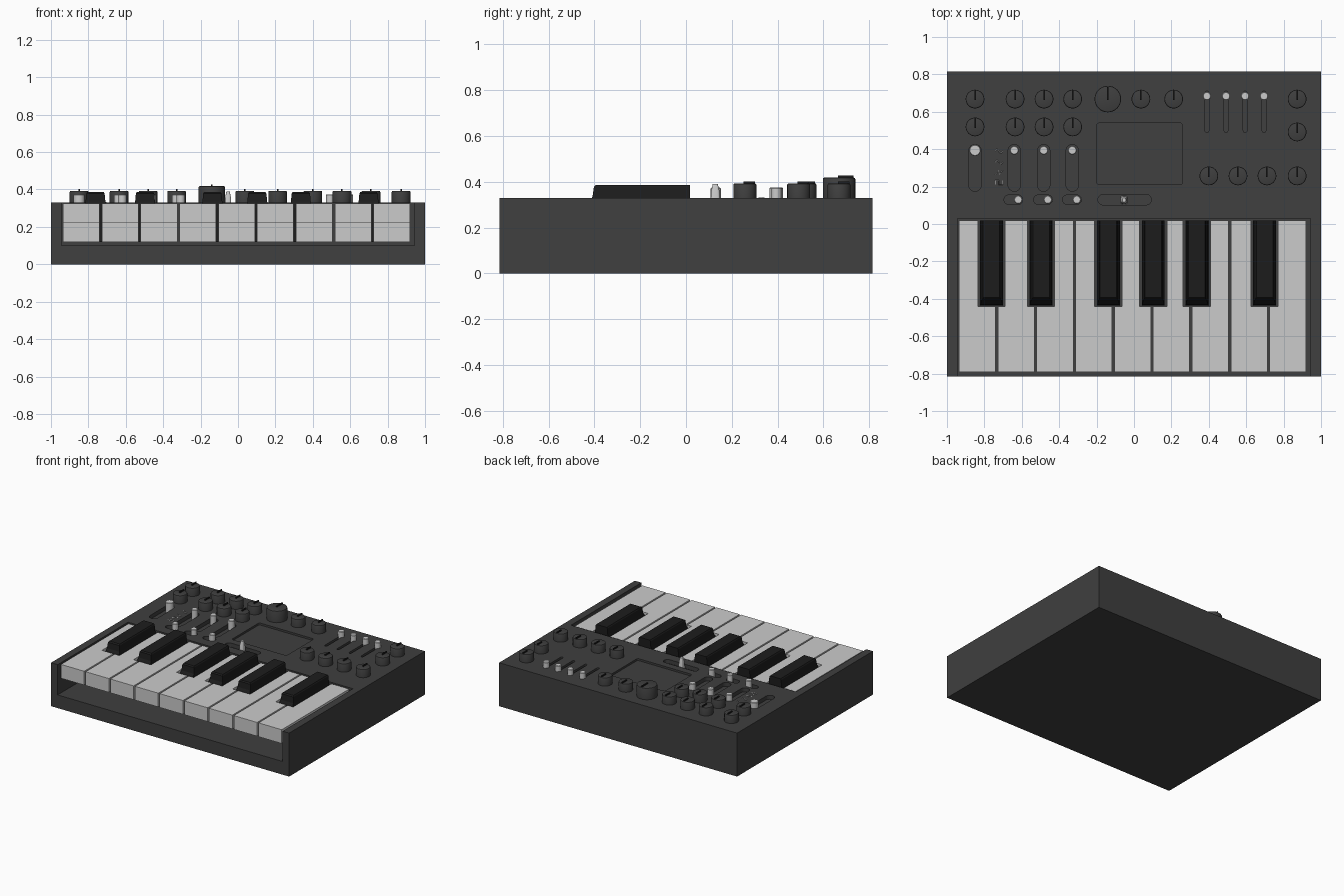
import bpy, bmesh, math

if "Cube" in bpy.data.objects:
    bpy.data.objects.remove(bpy.data.objects["Cube"])

TOP = 0.33


def material(name, v):
    m = bpy.data.materials.new(name)
    m.diffuse_color = (v, v, v, 1)
    m.use_nodes = True
    m.node_tree.nodes["Principled BSDF"].inputs["Base Color"].default_value = m.diffuse_color
    return m


DARK, BLACK, LIGHT = material("dark", 0.05), material("black", 0.012), material("light", 0.8)


def finish(bm, name, mat, smooth=False):
    bmesh.ops.recalc_face_normals(bm, faces=bm.faces)
    me = bpy.data.meshes.new(name)
    bm.to_mesh(me)
    bm.free()
    me.materials.append(mat)
    ob = bpy.data.objects.new(name, me)
    bpy.context.collection.objects.link(ob)
    if smooth:
        bpy.ops.object.select_all(action='DESELECT')
        ob.select_set(True)
        bpy.context.view_layer.objects.active = ob
        bpy.ops.object.shade_smooth_by_angle(angle=math.radians(35))
    return ob


def loft(bm, rings):
    """Closed solid through rings of equal point count."""
    vs = [[bm.verts.new(p) for p in r] for r in rings]
    n = len(vs[0])
    for a, b in zip(vs, vs[1:]):
        for i in range(n):
            j = (i + 1) % n
            bm.faces.new((a[i], a[j], b[j], b[i]))
    bm.faces.new(vs[0][::-1])
    bm.faces.new(vs[-1])


def prism(bm, pts, z0, z1):
    loft(bm, [[(x, y, z) for x, y in pts] for z in (z0, z1)])


def rect(x0, x1, y0, y1):
    return [(x0, y0), (x1, y0), (x1, y1), (x0, y1)]


def rounded(cx, cy, w, h, r, seg=8):
    pts = []
    for k, (sx, sy) in enumerate(((1, 1), (-1, 1), (-1, -1), (1, -1))):
        for i in range(seg + 1):
            a = math.pi / 2 * (k + i / seg)
            p = (cx + sx * (w / 2 - r) + r * math.cos(a), cy + sy * (h / 2 - r) + r * math.sin(a))
            if not pts or math.dist(p, pts[-1]) > 1e-5:
                pts.append(p)
    if math.dist(pts[0], pts[-1]) < 1e-5:
        pts.pop()
    return pts


def lathe(bm, x, y, z, profile, n=32):
    loft(bm, [[(x + r * math.cos(math.tau * i / n), y + r * math.sin(math.tau * i / n), z + h)
               for i in range(n)] for r, h in profile])


# Case with key bay, screen recess and control slots
bm = bmesh.new()
prism(bm, rect(-1, 1, -0.815, 0.815), 0, TOP)
case = finish(bm, "case", DARK)

FADERS = (0.39, 0.492, 0.594, 0.695)
SLIDERS = (-0.85, -0.64, -0.483, -0.33)
SWITCHES = (-0.645, -0.487, -0.332)
cut = bmesh.new()
prism(cut, rect(-0.945, 0.945, -0.9, 0.03), 0.10, 0.5)
prism(cut, rounded(0.03, 0.375, 0.46, 0.33, 0.015), TOP - 0.015, 0.5)
prism(cut, rounded(-0.05, 0.13, 0.285, 0.055, 0.027), TOP - 0.03, 0.5)
for x in FADERS:
    prism(cut, rounded(x, 0.6, 0.02, 0.22, 0.0099), TOP - 0.03, 0.5)
for x in SLIDERS:
    prism(cut, rounded(x, 0.3, 0.066, 0.25, 0.0329), TOP - 0.03, 0.5)
for x in SWITCHES:
    prism(cut, rounded(x, 0.13, 0.1, 0.05, 0.0249), TOP - 0.03, 0.5)
cutter = finish(cut, "cutter", DARK)
cutter.hide_render = True
mod = case.modifiers.new("cut", 'BOOLEAN')
mod.operation, mod.solver, mod.object = 'DIFFERENCE', 'EXACT', cutter
bpy.context.view_layer.objects.active = case
bpy.ops.object.modifier_apply(modifier=mod.name)
bpy.data.objects.remove(cutter)

# White keys, notched around the black keys, with overhanging front lip
BLACKS = (-0.762, -0.497, -0.137, 0.103, 0.336, 0.698)
PITCH, HALF_CUT, NOTCH = 0.2075, 0.073, -0.44
for i in range(9):
    l = -0.941 + i * PITCH + 0.006
    r = l + PITCH - 0.012
    bl = max([l] + [b + HALF_CUT for b in BLACKS if b - HALF_CUT < l < b + HALF_CUT])
    br = min([r] + [b - HALF_CUT for b in BLACKS if b - HALF_CUT < r < b + HALF_CUT])
    bm = bmesh.new()
    for front, z0, z1 in ((-0.79, 0.22, 0.325), (-0.6, 0.12, 0.22)):
        pts = [(l, front), (r, front), (r, NOTCH), (br, NOTCH), (br, 0.02),
               (bl, 0.02), (bl, NOTCH), (l, NOTCH)]
        prism(bm, list(dict.fromkeys(pts)), z0, z1)
    finish(bm, f"white_key_{i + 1}", LIGHT)

# Black keys
for i, x in enumerate(BLACKS):
    bm = bmesh.new()
    loft(bm, [[(px, py, z) for px, py in rect(x - w, x + w, y, 0.018)]
              for z, w, y in ((0.12, 0.061, -0.435), (0.3, 0.059, -0.43),
                              (0.335, 0.053, -0.408), (0.378, 0.049, -0.402), (0.386, 0.044, -0.393))])
    finish(bm, f"black_key_{i + 1}", BLACK)

# Knobs with pointer ridges
knobs = [(x, y, 0.05, 0.065) for x in (-0.85, -0.636, -0.481, -0.328) for y in (0.668, 0.519)]
knobs += [(x, 0.668, 0.05, 0.065) for x in (0.037, 0.212, 0.872)]
knobs += [(x, 0.257, 0.05, 0.065) for x in (0.4, 0.556, 0.711, 0.872)]
knobs += [(0.872, 0.492, 0.05, 0.065), (-0.14, 0.668, 0.071, 0.09)]
for i, (x, y, r, h) in enumerate(knobs):
    bm = bmesh.new()
    lathe(bm, x, y, TOP - 0.002, ((r, 0), (r, h - 0.006), (r - 0.002, h - 0.002), (r - 0.007, h)))
    finish(bm, f"knob_{i + 1}", DARK, True)
    bm = bmesh.new()
    prism(bm, rect(x - 0.004, x + 0.004, y - 0.005, y + r * 0.9), TOP + h - 0.01, TOP + h + 0.007)
    finish(bm, f"knob_pointer_{i + 1}", BLACK)

# Slider, fader and switch caps
caps = [(x, 0.684, 0.022) for x in FADERS]
caps += [(x, 0.394, 0.03 if x < -0.8 else 0.023) for x in SLIDERS]
caps += [(x + 0.026, 0.13, 0.022) for x in SWITCHES]
for i, (x, y, r) in enumerate(caps):
    bm = bmesh.new()
    lathe(bm, x, y, TOP - 0.03, ((r, 0), (r, 0.07), (r - 0.003, 0.074)), 24)
    finish(bm, f"slider_cap_{i + 1}", LIGHT, True)

# Tapered joystick lever
bm = bmesh.new()
loft(bm, [[(x, y, z) for x, y in rounded(-0.053, 0.128, w, d, w * 0.3, 3)]
          for z, w, d in ((TOP - 0.03, 0.036, 0.044), (TOP + 0.03, 0.03, 0.036), (TOP + 0.06, 0.018, 0.022))])
finish(bm, "joystick_lever", LIGHT, True)

# Waveform icons beside the sliders
waves = [
    [(-1 + k / 6, 0.5 * math.sin(math.pi * k / 6)) for k in range(13)],
    [(-1, 0), (-0.5, 0.5), (0.5, -0.5), (1, 0)],
    [(-1, -0.5), (0, 0.5), (0, -0.5), (1, 0.5)],
    [(-1, -0.5), (-1, 0.5), (0, 0.5), (0, -0.5), (1, -0.5), (1, 0.5)],
]
for i, (pts, y) in enumerate(zip(waves, (0.39, 0.33, 0.275, 0.222))):
    cu = bpy.data.curves.new(f"wave_icon_{i + 1}", 'CURVE')
    cu.dimensions = '3D'
    cu.bevel_depth, cu.bevel_resolution = 0.002, 0
    sp = cu.splines.new('POLY')
    sp.points.add(len(pts) - 1)
    for p, (u, v) in zip(sp.points, pts):
        p.co = (-0.722 + u * 0.02, y + v * 0.022, TOP, 1)
    cu.materials.append(LIGHT)
    bpy.context.collection.objects.link(bpy.data.objects.new(cu.name, cu))
